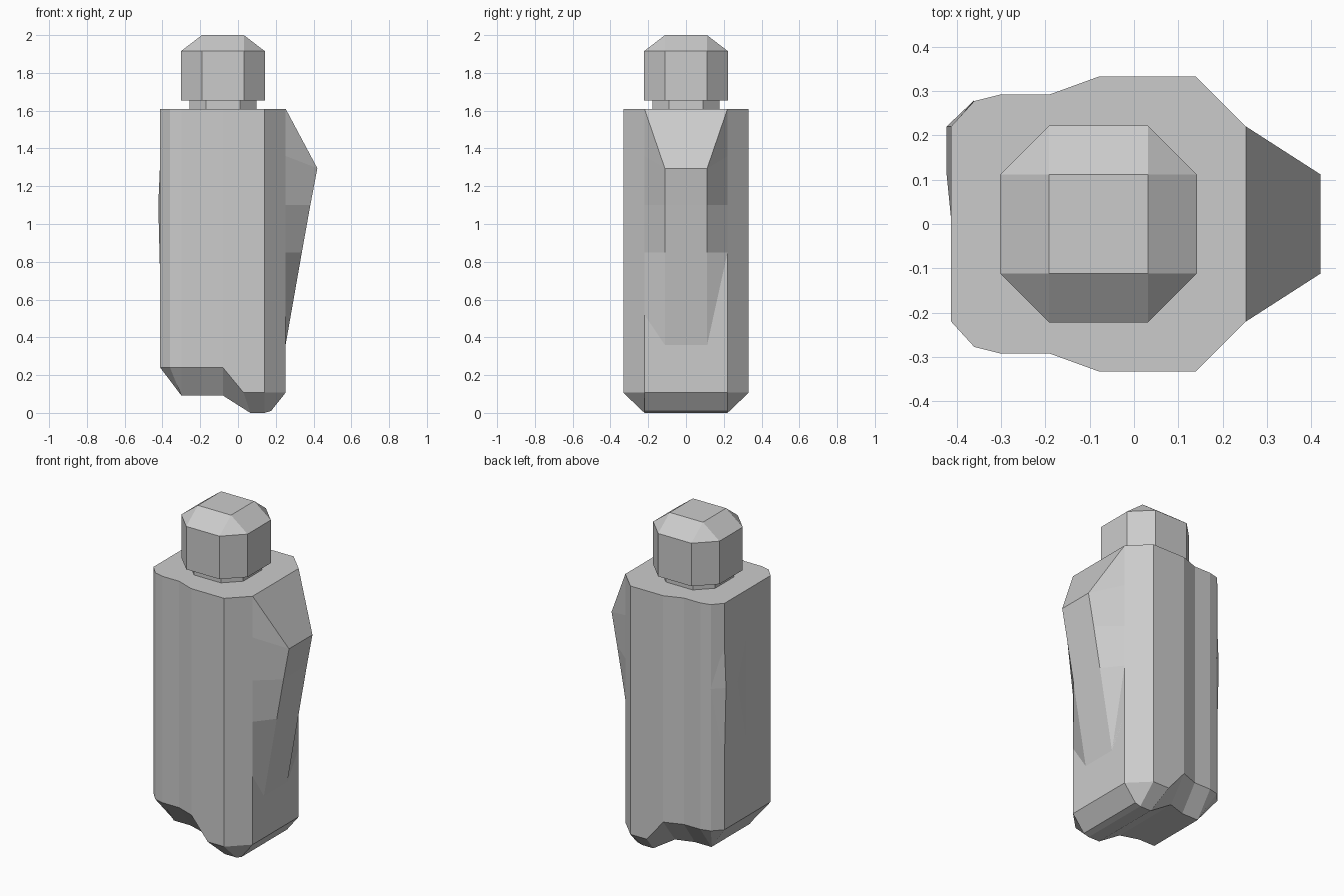
import bpy, bmesh

if "Cube" in bpy.data.objects:
    bpy.data.objects.remove(bpy.data.objects["Cube"])

def finish(name, bm):
    bmesh.ops.remove_doubles(bm, verts=bm.verts, dist=0.0005)
    bmesh.ops.dissolve_degenerate(bm, edges=bm.edges, dist=0.0005)
    bmesh.ops.recalc_face_normals(bm, faces=bm.faces)
    me = bpy.data.meshes.new(name)
    bm.to_mesh(me)
    bm.free()
    ob = bpy.data.objects.new(name, me)
    bpy.context.collection.objects.link(ob)
    return ob

def hull(name, points):
    bm = bmesh.new()
    for p in points:
        bm.verts.new(p)
    bmesh.ops.convex_hull(bm, input=bm.verts)
    bmesh.ops.dissolve_limit(bm, angle_limit=0.01, verts=bm.verts, edges=bm.edges)
    return finish(name, bm)

def octagon(cx, r, c, z):
    return [(cx + x, y, z) for a, b in ((r, c), (c, r))
            for x in (-a, a) for y in (-b, b)]

# Body: lofted along x; each station gives the wall foot and the inset underside point
stations = [((-.412, .22, .24), (-.30, .17, .092)),
            ((-.36, .277, .24), (-.30, .18, .092)),
            ((-.30, .292, .24), (-.30, .185, .092)),
            ((-.19, .292, .24), (-.19, .185, .092)),
            ((-.08, .332, .24), (-.08, .22, .092)),
            ((.03, .332, .107), (.065, .22, 0)),
            ((.14, .332, .107), (.14, .22, 0)),
            ((.252, .22, .107), (.175, .22, .01))]
bm = bmesh.new()
rings = []
for foot, inner in stations:
    half = [(foot[0], foot[1], 1.61), foot, inner]
    ring = half + [(x, -y, z) for x, y, z in reversed(half)]
    rings.append([bm.verts.new(p) for p in ring])
for a, b in zip(rings, rings[1:]):
    for i in range(6):
        j = (i + 1) % 6
        bm.faces.new((a[i], a[j], b[j], b[i]))
for r in (rings[0], rings[-1]):
    bm.faces.new((r[0], r[1], r[4], r[5]))
    bm.faces.new((r[1], r[2], r[3], r[4]))
finish("body", bm)

# Belt clip: wedge on the right, wide at the wall and narrow outside
clip = [((.252, .22, 1.61), (.252, .22, 1.61)),
        ((.252, .22, 1.36), (.42, .112, 1.295)),
        ((.252, .22, 1.10), (.383, .112, 1.10)),
        ((.252, .22, .85), (.338, .112, .85)),
        ((.252, .22, .52), (.252, .112, .36))]
bm = bmesh.new()
rows = []
for base, out in clip:
    pts = (base, out, (out[0], -out[1], out[2]), (base[0], -base[1], base[2]))
    rows.append([bm.verts.new(p) for p in pts])
for a, b in zip(rows, rows[1:]):
    for i in range(3):
        bm.faces.new((a[i], a[i + 1], b[i + 1], b[i]))
finish("side_clip", bm)

# Slight swelling on the left wall
hull("left_swelling", [(-.411, 0, 1.36), (-.411, .22, 1.36), (-.422, .11, 1.1),
                       (-.422, .22, 1.1), (-.36, .279, 1.1), (-.411, 0, .66),
                       (-.411, .22, .66)])

# Neck and chamfered cap
hull("neck", octagon(-.08, .178, .09, 1.60) + octagon(-.08, .178, .09, 1.66))
hull("cap", octagon(-.08, .222, .111, 1.655) + octagon(-.08, .222, .111, 1.915)
     + [(-.08 + x, y, 2.0) for x in (-.111, .111) for y in (-.111, .111)])
